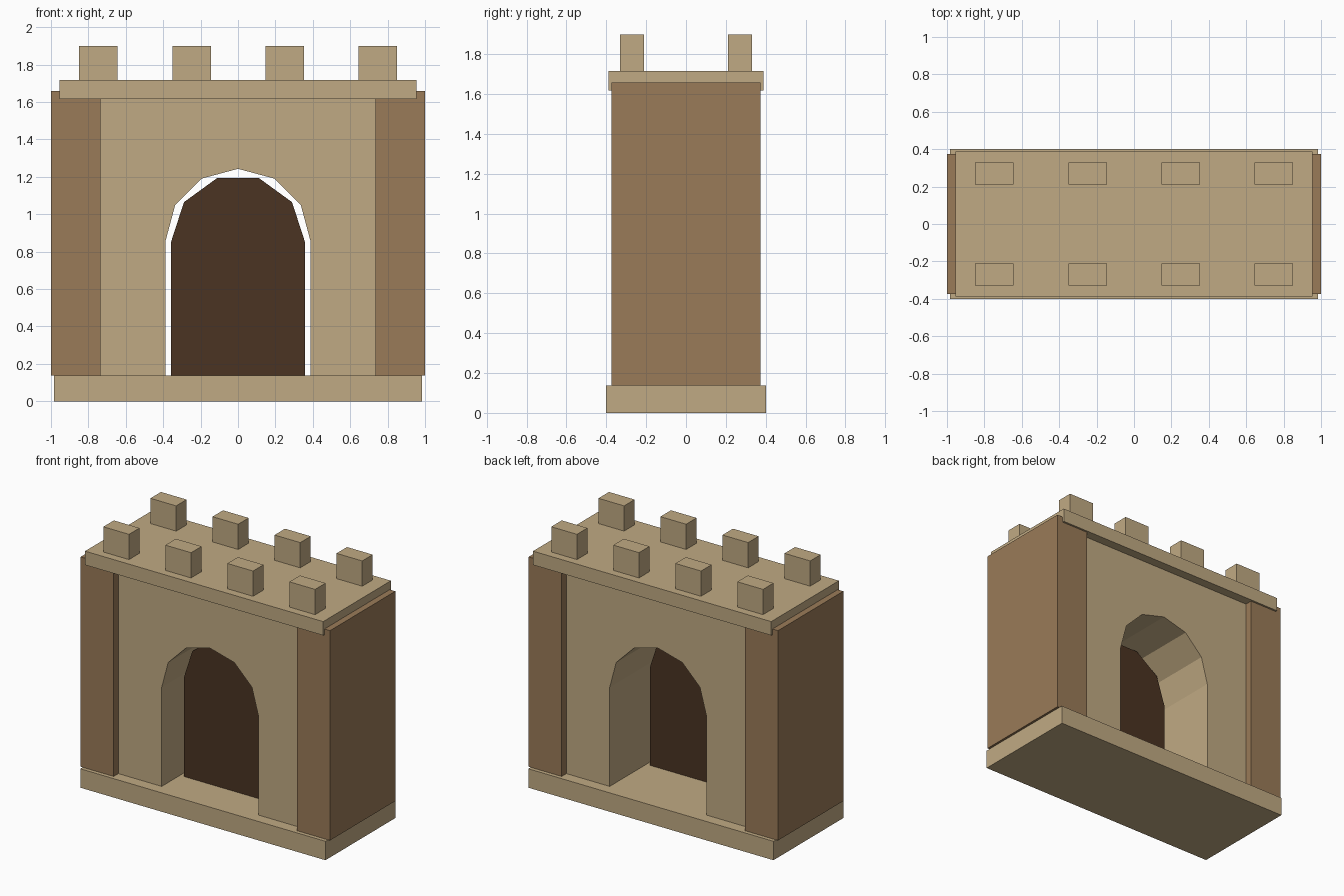
import bpy, bmesh, math

if "Cube" in bpy.data.objects:
    bpy.data.objects.remove(bpy.data.objects["Cube"])


def material(name, rgb):
    m = bpy.data.materials.new(name)
    m.diffuse_color = (*rgb, 1.0)
    m.use_nodes = True
    m.node_tree.nodes["Principled BSDF"].inputs["Base Color"].default_value = m.diffuse_color
    return m


SAND = material("sandstone", (0.53, 0.402, 0.227))
BROWN = material("brown_stone", (0.323, 0.198, 0.098))
DARK = material("dark_wood", (0.069, 0.033, 0.016))


def finish(bm, name, mat):
    bmesh.ops.recalc_face_normals(bm, faces=bm.faces)
    me = bpy.data.meshes.new(name)
    bm.to_mesh(me)
    bm.free()
    me.materials.append(mat)
    ob = bpy.data.objects.new(name, me)
    bpy.context.collection.objects.link(ob)
    return ob


def box(name, x0, x1, y0, y1, z0, z1, mat):
    bm = bmesh.new()
    bmesh.ops.create_cube(bm, size=1)
    for v in bm.verts:
        v.co = (x1 if v.co.x > 0 else x0,
                y1 if v.co.y > 0 else y0,
                z1 if v.co.z > 0 else z0)
    return finish(bm, name, mat)


def extrude_xz(name, points, y0, y1, mat):
    """Extrude an outline in the xz plane from y0 to y1."""
    bm = bmesh.new()
    face = bm.faces.new([bm.verts.new((x, y0, z)) for x, z in points])
    new = bmesh.ops.extrude_face_region(bm, geom=[face], use_keep_orig=True)["geom"]
    for v in new:
        if isinstance(v, bmesh.types.BMVert):
            v.co.y = y1
    return finish(bm, name, mat)


def arch(radius, sides):
    """Arched opening outline, from bottom right over the top to bottom left."""
    arc = [(radius * math.cos(math.pi * i / sides),
            SPRING + radius * math.sin(math.pi * i / sides)) for i in range(sides + 1)]
    return [(radius, FLOOR)] + arc + [(-radius, FLOOR)]


FLOOR, SPRING = 0.137, 0.855

# Plinth and roof slab
box("base", -0.983, 0.983, -0.402, 0.402, 0, FLOOR, SAND)
box("roof_slab", -0.955, 0.955, -0.388, 0.388, 1.617, 1.717, SAND)

# Side pillars
for side, x0, x1 in (("left", -1.0, -0.735), ("right", 0.735, 1.0)):
    box(side + "_pillar", x0, x1, -0.374, 0.374, FLOOR, 1.658, BROWN)

# Wall with arched passage, and the dark door inside it
W, TOP = 0.735, 1.617
extrude_xz("arched_wall", [(-W, FLOOR), (-W, TOP), (W, TOP), (W, FLOOR)] + arch(0.388, 6),
           -0.32, 0.32, SAND)
extrude_xz("door", arch(0.357, 5), -0.11, -0.1, DARK)

# Two rows of battlements
for y in (-0.27, 0.27):
    for i in range(4):
        x = -0.746 + i * 0.4975
        box("battlement", x - 0.103, x + 0.103, y - 0.06, y + 0.06, 1.717, 1.9, SAND)
